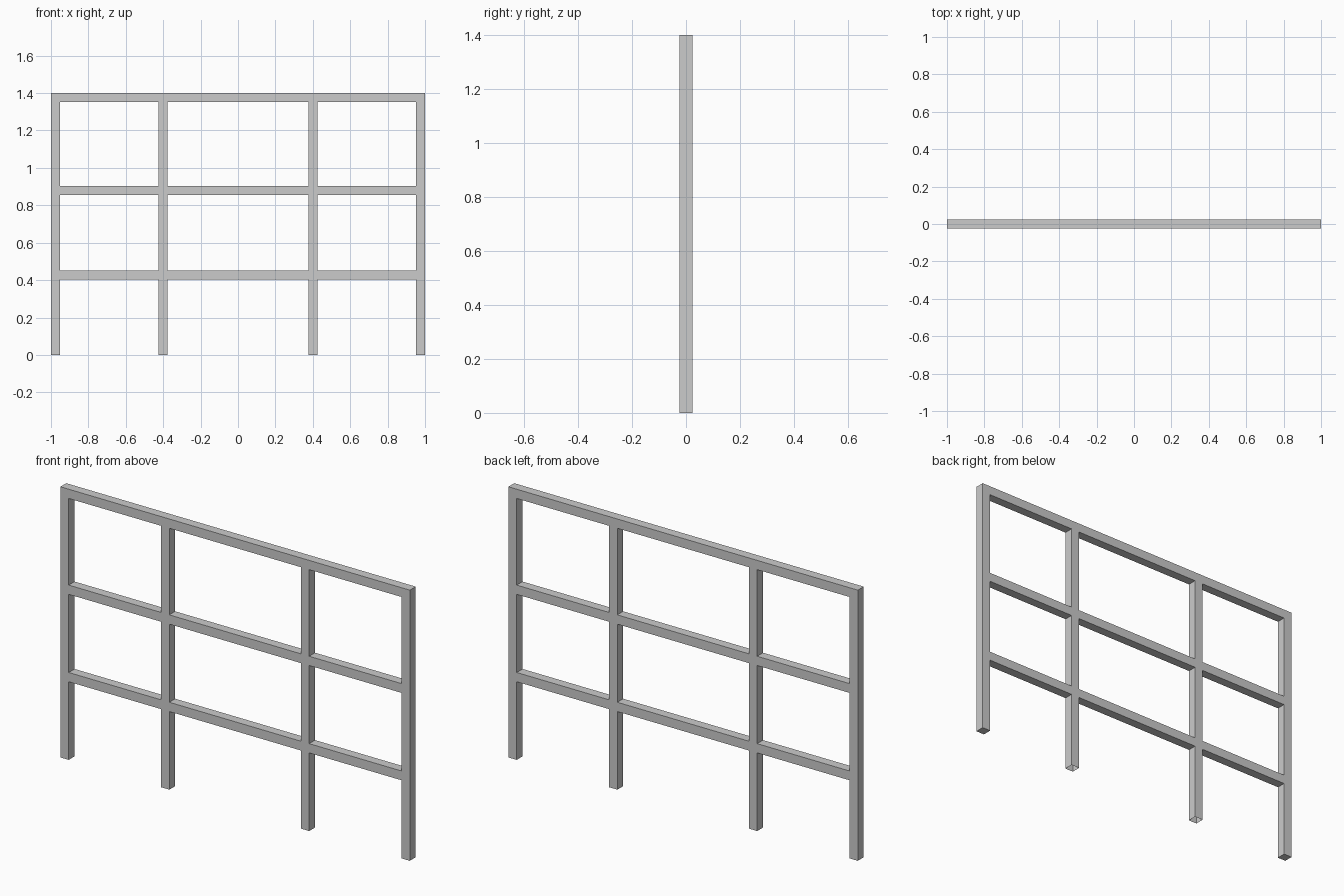
import bpy
import bmesh

if "Cube" in bpy.data.objects:
    bpy.data.objects.remove(bpy.data.objects["Cube"])

T = 0.048        # square tube thickness
H = 1.40         # overall height
posts = [(-1, -1 + T), (-0.4 - T / 2, -0.4 + T / 2),
         (0.4 - T / 2, 0.4 + T / 2), (1 - T, 1)]
rails = [(0.404, 0.404 + T), (0.856, 0.856 + T), (H - T, H)]

xs = [x for p in posts for x in p]
zs = [0] + [z for r in rails for z in r]

bm = bmesh.new()

# Flat front outline: grid cells that lie on a post (even column) or a rail (odd row)
for i in range(len(xs) - 1):
    for j in range(len(zs) - 1):
        if i % 2 == 0 or j % 2 == 1:
            corners = [(xs[i], zs[j]), (xs[i + 1], zs[j]),
                       (xs[i + 1], zs[j + 1]), (xs[i], zs[j + 1])]
            bm.faces.new([bm.verts.new((x, -T / 2, z)) for x, z in corners])
bmesh.ops.remove_doubles(bm, verts=bm.verts[:], dist=1e-5)

# Thickness: one flush welded frame without internal faces
ext = bmesh.ops.extrude_face_region(bm, geom=bm.faces[:], use_keep_orig=True)
bmesh.ops.translate(bm, vec=(0, T, 0),
                    verts=[g for g in ext["geom"] if isinstance(g, bmesh.types.BMVert)])
bmesh.ops.recalc_face_normals(bm, faces=bm.faces[:])

# Inner posts are tubes left open at the foot
feet = [f for f in bm.faces
        if all(v.co.z < 1e-4 for v in f.verts) and abs(f.calc_center_median().x) < 0.6]
bmesh.ops.delete(bm, geom=feet, context='FACES_ONLY')

# Merge coplanar cells into clean flat faces
bmesh.ops.dissolve_limit(bm, angle_limit=0.01, verts=bm.verts[:], edges=bm.edges[:])
bmesh.ops.triangulate(bm, faces=[f for f in bm.faces if len(f.verts) > 4])

mesh = bpy.data.meshes.new("railing_frame")
bm.to_mesh(mesh)
bm.free()
bpy.context.collection.objects.link(bpy.data.objects.new("railing_frame", mesh))
